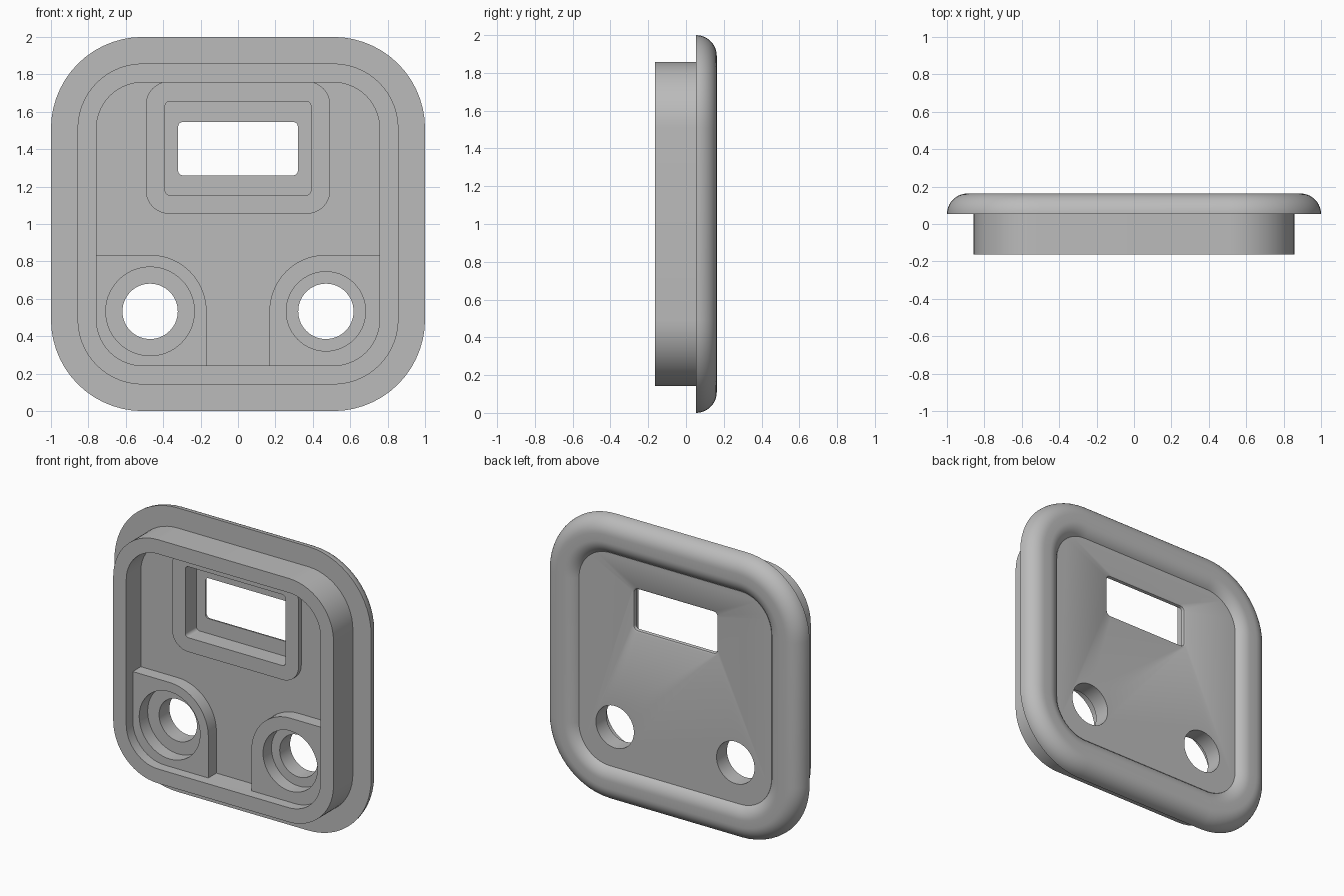
import bpy, bmesh
from math import sin, cos, pi

if "Cube" in bpy.data.objects:
    bpy.data.objects.remove(bpy.data.objects["Cube"], do_unlink=True)

grey = bpy.data.materials.new("mid_grey")
grey.use_nodes = True
colour = (0.5, 0.5, 0.5, 1)
grey.diffuse_color = colour
grey.node_tree.nodes["Principled BSDF"].inputs["Base Color"].default_value = colour

STEPS = 14
FRONT, FLOOR, FLANGE, PANEL, BACK = -0.163, 0.0, 0.053, 0.12, 0.163


def outline(x0, x1, z0, z1, radii, inset):
    """Rounded rectangle; radii run right-top, left-top, left-bottom, right-bottom."""
    pts = []
    corners = [(x1, z1, -1, -1), (x0, z1, 1, -1), (x0, z0, 1, 1), (x1, z0, -1, 1)]
    for i, (x, z, sx, sz) in enumerate(corners):
        r = max(radii[i] - inset, 0.001)
        cx, cz = x + sx * (inset + r), z + sz * (inset + r)
        for k in range(STEPS + 1):
            a = (i + k / STEPS) * pi / 2
            pts.append((cx + r * cos(a), cz + r * sin(a)))
    return pts


def loft(name, rect, radii, sections):
    """Capped solid through (inset, y) sections of one rounded rectangle."""
    bm = bmesh.new()
    rings = [[bm.verts.new((x, y, z)) for x, z in outline(*rect, radii, inset)]
             for inset, y in sections]
    n = len(rings[0])
    for a, b in zip(rings, rings[1:]):
        for i in range(n):
            j = (i + 1) % n
            bm.faces.new((a[i], a[j], b[j], b[i]))
    bm.faces.new(rings[0])
    bm.faces.new(rings[-1])
    bmesh.ops.remove_doubles(bm, verts=bm.verts, dist=0.00002)
    bmesh.ops.recalc_face_normals(bm, faces=bm.faces)
    mesh = bpy.data.meshes.new(name)
    bm.to_mesh(mesh)
    bm.free()
    mesh.materials.append(grey)
    obj = bpy.data.objects.new(name, mesh)
    bpy.context.collection.objects.link(obj)
    return obj


def cylinder(name, x, z, r, y0, y1):
    return loft(name, (x - r, x + r, z - r, z + r), [r] * 4, [(0, y0), (0, y1)])


def combine(target, tool, operation):
    mod = target.modifiers.new(operation, 'BOOLEAN')
    mod.operation, mod.solver, mod.object = operation, 'EXACT', tool
    bpy.context.view_layer.objects.active = target
    bpy.ops.object.modifier_apply(modifier=mod.name)
    bpy.data.objects.remove(tool, do_unlink=True)


# Body: recessed floor, upright wall, flange, rounded rim and sunken back panel
R = BACK - FLANGE
profile = [(0.243, FLOOR), (0.243, FRONT), (0.142, FRONT), (0.142, FLANGE)]
for k in range(11):
    a = k / 10 * pi / 2
    profile.append((R - R * cos(a), FLANGE + R * sin(a)))
for k in range(9):
    drop = k / 8 * 0.94
    profile.append((0.161 + R * sin(drop), BACK - R + R * cos(drop)))
profile.append((0.25, PANEL))
body = loft("cover_plate", (-1, 1, 0, 2), [0.49] * 4, profile)

# Raised frame around the window
combine(body, loft("window_frame", (-0.493, 0.493, 1.055, 1.762), [0.125] * 4,
                   [(0, -0.03), (0, 0.04)]), 'UNION')

# Corner bosses, merged into the wall
boss = [(0, -0.09), (0, 0.04)]
combine(body, loft("left_boss", (0.168, 0.8, 0.205, 0.835), [0.001, 0.302, 0.001, 0.29],
                   boss), 'UNION')
combine(body, loft("right_boss", (-0.8, -0.168, 0.205, 0.835), [0.302, 0.001, 0.29, 0.001],
                   boss), 'UNION')

# Window pocket and opening, with a softened back edge
combine(body, loft("pocket_cutter", (-0.39, 0.39, 1.155, 1.655), [0.025] * 4,
                   [(0, -0.1), (0, 0.095)]), 'DIFFERENCE')
combine(body, loft("window_cutter", (-0.32, 0.32, 1.26, 1.545), [0.025] * 4,
                   [(0, 0.05), (0, 0.103), (-0.005, 0.114), (-0.017, 0.1201),
                    (-0.017, 0.2)]), 'DIFFERENCE')

# Counterbored round holes
for side, x, r in (("left", 0.47, 0.212), ("right", -0.47, 0.237)):
    combine(body, cylinder(side + "_counterbore", x, 0.533, r, -0.2, 0.004), 'DIFFERENCE')
    combine(body, cylinder(side + "_hole", x, 0.533, 0.148, -0.05, 0.2), 'DIFFERENCE')

bpy.ops.object.select_all(action='DESELECT')
body.select_set(True)
bpy.context.view_layer.objects.active = body
bpy.ops.object.shade_smooth_by_angle(angle=pi / 6)
